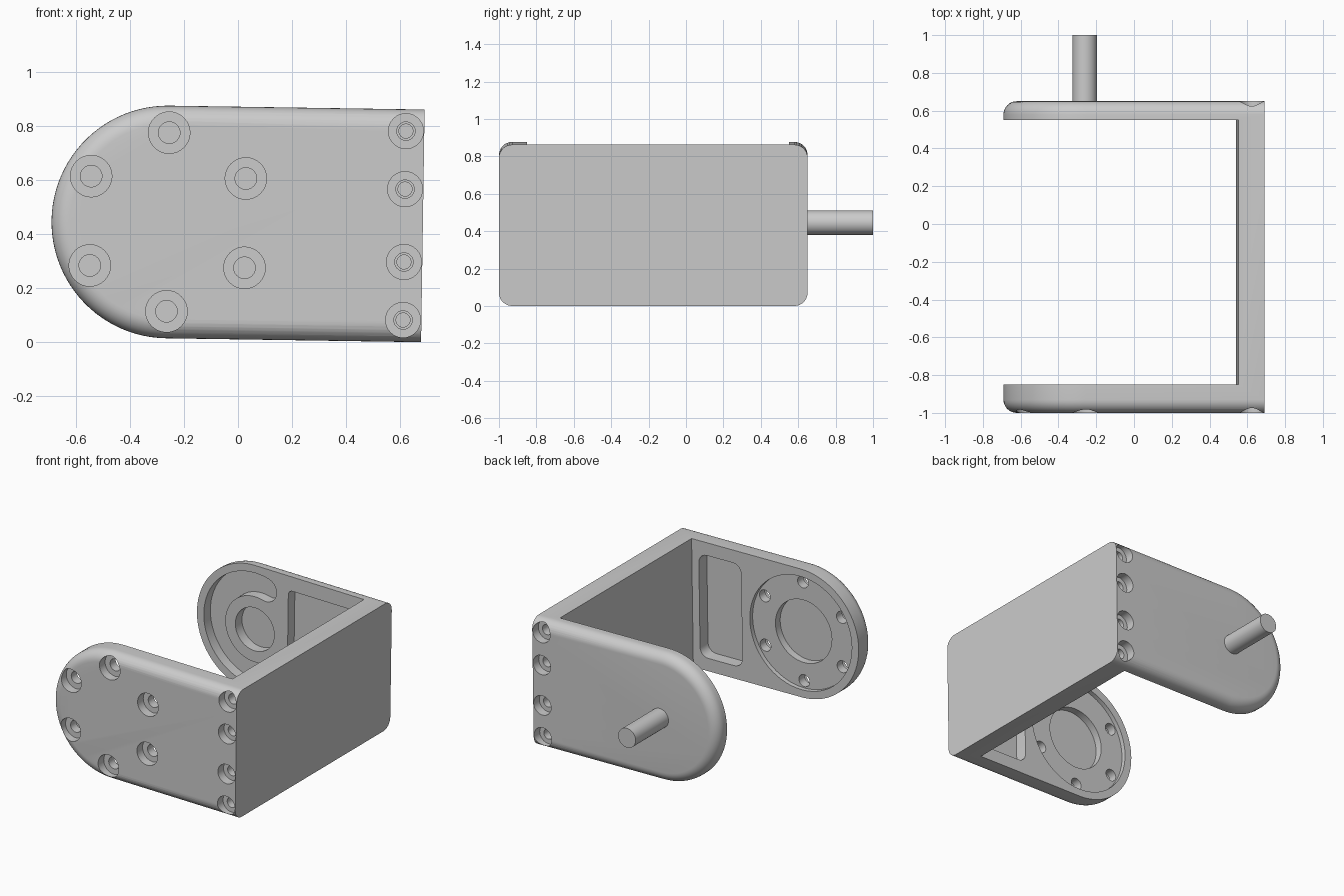
import bpy, bmesh
from math import pi, sin, cos, radians

cube = bpy.data.objects.get("Cube")
if cube:
    bpy.data.objects.remove(cube, do_unlink=True)

grey = bpy.data.materials.new("plain_grey")
grey.use_nodes = True
GREY = (0.6, 0.6, 0.6, 1)
grey.diffuse_color = GREY
grey.node_tree.nodes["Principled BSDF"].inputs["Base Color"].default_value = GREY

# Local frame: the rounded ends are centred on x = z = 0
R, END, INNER, FILLET = 0.431, 0.945, 0.807, 0.07
FRONT, BACK = -1.0, 0.65
FRONT_IN, BACK_IN = -0.85, 0.55


def arc(cx, cz, r, a, b, n):
    """Points on an arc from angle a to b, in degrees."""
    angles = [radians(a + (b - a) * i / n) for i in range(n + 1)]
    return [(cx + r * cos(t), cz + r * sin(t)) for t in angles]


def loft(name, sections):
    """Closed solid through (y, outline) sections of equal point count."""
    bm = bmesh.new()
    rings = [[bm.verts.new((x, y, z)) for x, z in pts] for y, pts in sections]
    for a, b in zip(rings, rings[1:]):
        for i in range(len(a)):
            j = (i + 1) % len(a)
            bm.faces.new((a[i], a[j], b[j], b[i]))
    bm.faces.new(rings[0])
    bm.faces.new(rings[-1])
    bmesh.ops.recalc_face_normals(bm, faces=bm.faces)
    mesh = bpy.data.meshes.new(name)
    bm.to_mesh(mesh)
    bm.free()
    mesh.materials.append(grey)
    ob = bpy.data.objects.new(name, mesh)
    bpy.context.collection.objects.link(ob)
    return ob


def prism(name, outline, y0, y1):
    return loft(name, [(y0, outline), (y1, outline)])


def turned(name, x, z, steps, n=32):
    """Stepped round solid along y from (y, radius) pairs."""
    return loft(name, [(y, arc(x, z, r, 0, 360 - 360 / n, n - 1)) for y, r in steps])


def rounded_rect(x0, x1, h, r):
    pts = []
    for cx, cz, a in ((x1 - r, h - r, 0), (x0 + r, h - r, 90),
                      (x0 + r, r - h, 180), (x1 - r, r - h, 270)):
        pts += arc(cx, cz, r, a, a + 90, 6)
    return pts


def body_outline(inset):
    r = R - inset
    return [(END, r)] + arc(0, 0, r, 90, 270, 48) + [(END, -r)]


# Bracket block, with rounded outer rims on both arms
STEPS = 8
rim = [(FILLET * (1 - cos(t)), FILLET * (1 - sin(t)))
       for t in [pi / 2 * i / STEPS for i in range(STEPS + 1)]]
sections = [(FRONT + d, body_outline(i)) for d, i in rim]
sections += [(BACK - d, body_outline(i)) for d, i in reversed(rim)]
bracket = loft("bracket", sections)

cutters = []

# Space between the arms
cutters.append(prism("gap_cutter", [(-1, -1), (INNER, -1), (INNER, 1), (-1, 1)],
                     FRONT_IN, BACK_IN))

# Front arm: round recess, centre bore and rectangular pocket
cutters.append(turned("disc_cutter", 0, 0, [(FRONT_IN + 0.1, 0.38), (FRONT_IN - 0.03, 0.38)], 64))
cutters.append(turned("bore_cutter", 0, 0, [(FRONT_IN + 0.1, 0.21), (FRONT_IN - 0.08, 0.21)], 48))
cutters.append(prism("front_pocket_cutter", rounded_rect(0.44, 0.755, 0.345, 0.06),
                     FRONT_IN + 0.1, FRONT_IN - 0.085))

# Front arm: ring of counterbored bolt holes
for i in range(6):
    (x, z), = arc(0, 0, 0.331, 30 + 60 * i, 0, 1)[:1]
    cutters.append(turned("bolt_cutter", x, z, [(FRONT - 0.1, 0.077), (FRONT + 0.06, 0.077),
                                                (FRONT + 0.06, 0.04), (FRONT_IN + 0.1, 0.04)]))

# Back arm: curved channel, shallow bore and rectangular pocket
SWEEP, MID, HALF = 75, 0.3, 0.08
(ex, ez), = arc(0, 0, MID, SWEEP, 0, 1)[:1]
channel = arc(0, 0, MID + HALF, SWEEP, 360 - SWEEP, 48)
channel += arc(ex, -ez, HALF, 360 - SWEEP, 540 - SWEEP, 10)[1:-1]
channel += arc(0, 0, MID - HALF, 360 - SWEEP, SWEEP, 48)
channel += arc(ex, ez, HALF, SWEEP - 180, SWEEP, 10)[1:-1]
cutters.append(prism("channel_cutter", channel, BACK_IN - 0.1, BACK_IN + 0.07))
cutters.append(turned("back_bore_cutter", 0, 0, [(BACK_IN - 0.1, 0.145), (BACK_IN + 0.07, 0.145)], 40))
cutters.append(prism("back_pocket_cutter", rounded_rect(0.245, 0.755, 0.335, 0.03),
                     BACK_IN - 0.1, BACK_IN + 0.07))

# Screw holes through both arms into the ends of the side plate
for face, into in ((FRONT, 1), (BACK, -1)):
    for z in (-0.35, -0.135, 0.135, 0.35):
        steps = [(-0.1, 0.065), (0.06, 0.065), (0.06, 0.034), (0.15, 0.034),
                 (0.15, 0.026), (0.3, 0.026)]
        cutters.append(turned("screw_cutter", 0.877, z,
                              [(face + into * d, r) for d, r in steps]))

for cutter in cutters:
    mod = bracket.modifiers.new("cut", "BOOLEAN")
    mod.operation = "DIFFERENCE"
    mod.solver = "EXACT"
    mod.object = cutter

# Bake the cuts and drop the cutters
bpy.context.view_layer.update()
graph = bpy.context.evaluated_depsgraph_get()
cut_mesh = bpy.data.meshes.new_from_object(bracket.evaluated_get(graph))
bracket.modifiers.clear()
bracket.data = cut_mesh
cut_mesh.name = "bracket"
for cutter in cutters:
    bpy.data.objects.remove(cutter, do_unlink=True)

# Pivot pin on the back arm
pin = turned("pivot_pin", 0, 0, [(BACK - 0.01, 0.065), (1.0, 0.065)], 40)

# Smooth shading and final placement with the slight tilt
for ob in (bracket, pin):
    ob.location = (-0.26, 0, 0.446)
    ob.rotation_euler.y = radians(0.87)
    bpy.ops.object.select_all(action="DESELECT")
    ob.select_set(True)
    bpy.context.view_layer.objects.active = ob
    bpy.ops.object.shade_smooth_by_angle(angle=radians(30))
